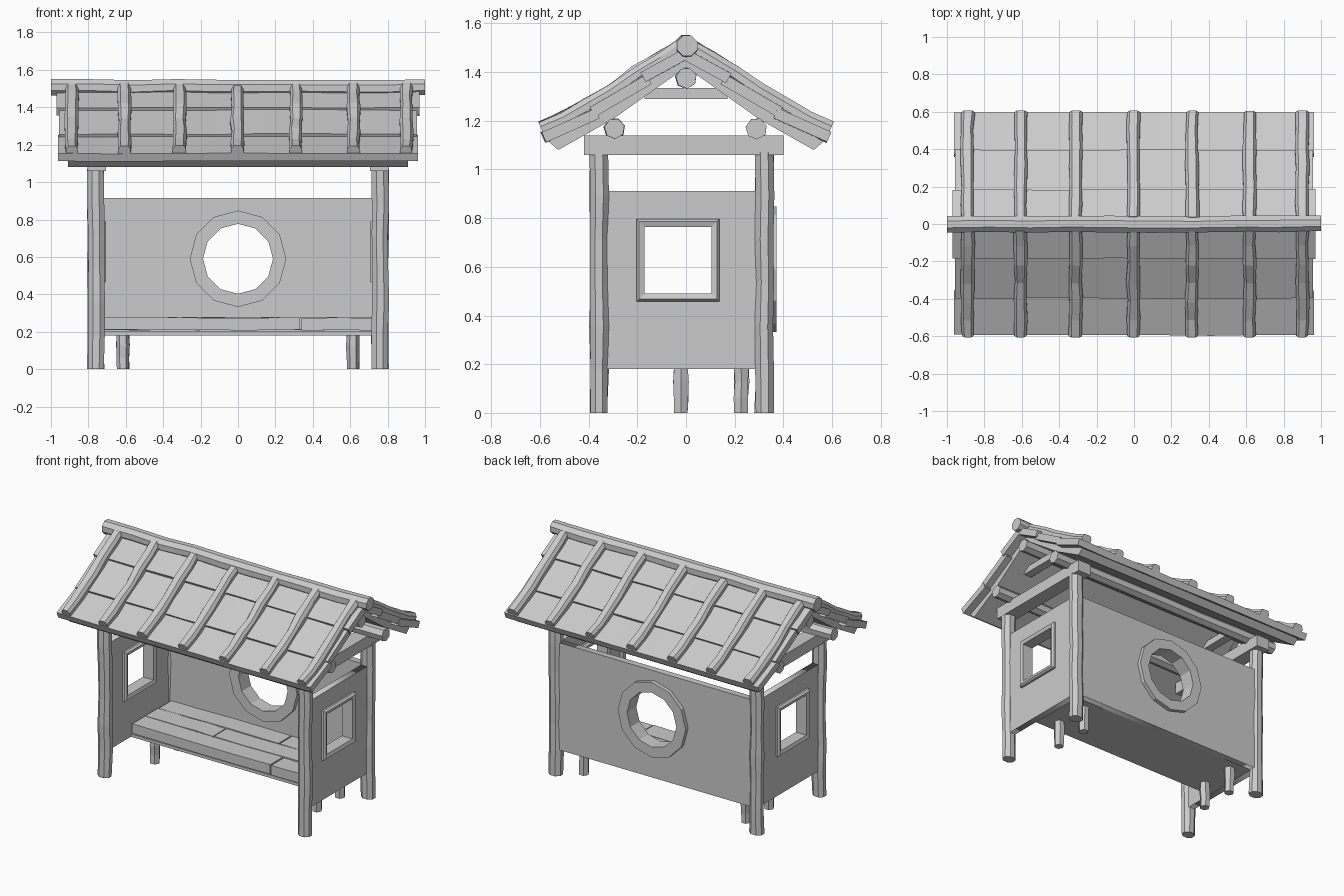
import bpy, bmesh, math, random
from mathutils import Vector

random.seed(4)
cube = bpy.data.objects.get("Cube")
if cube:
    bpy.data.objects.remove(cube)

grey = bpy.data.materials.new("plain grey")
grey.use_nodes = True
grey.diffuse_color = (0.6, 0.6, 0.6, 1)
grey.node_tree.nodes["Principled BSDF"].inputs["Base Color"].default_value = (0.6, 0.6, 0.6, 1)


def finish(name, bm):
    """Turn a bmesh into a named, flat shaded object."""
    bmesh.ops.remove_doubles(bm, verts=bm.verts, dist=1e-5)
    bmesh.ops.recalc_face_normals(bm, faces=bm.faces)
    mesh = bpy.data.meshes.new(name)
    bm.to_mesh(mesh)
    bm.free()
    mesh.materials.append(grey)
    obj = bpy.data.objects.new(name, mesh)
    bpy.context.collection.objects.link(obj)
    return obj


def loft(name, rings, closed=False):
    """Skin a list of point rings, capping the ends unless closed."""
    bm = bmesh.new()
    rows = [[bm.verts.new(p) for p in ring] for ring in rings]
    n = len(rows[0])
    pairs = list(zip(rows, rows[1:])) + ([(rows[-1], rows[0])] if closed else [])
    for a, b in pairs:
        for i in range(n):
            j = (i + 1) % n
            bm.faces.new((a[i], a[j], b[j], b[i]))
    if not closed:
        bm.faces.new(rows[0])
        bm.faces.new(rows[-1])
    return finish(name, bm)


def sweep(name, path, section, wobble=0.0, taper=0.0):
    """Carry a section along a path, with hand-hewn unevenness."""
    path = [Vector(p) for p in path]
    rings = []
    for i, p in enumerate(path):
        t = (path[min(i + 1, len(path) - 1)] - path[max(i - 1, 0)]).normalized()
        ref = Vector((0, 1, 0)) if abs(t.z) > 0.9 else Vector((0, 0, 1))
        side = ref.cross(t).normalized()
        up = t.cross(side)
        s = 1 + random.uniform(-taper, taper)
        du, dv = (random.uniform(-wobble, wobble) for _ in range(2))
        rings.append([p + side * (u * s + du) + up * (v * s + dv) for u, v in section])
    return loft(name, rings)


def line(a, b, steps):
    a, b = Vector(a), Vector(b)
    return [a.lerp(b, i / steps) for i in range(steps + 1)]


def ngon(n, r, turn=0.0):
    return [(r * math.cos(turn + math.tau * i / n), r * math.sin(turn + math.tau * i / n))
            for i in range(n)]


def rect(w, h):
    return [(-w / 2, -h / 2), (w / 2, -h / 2), (w / 2, h / 2), (-w / 2, h / 2)]


def pierced_wall(name, outline, hole, thick, place):
    """Flat panel with one hole, drawn as a filled curve."""
    curve = bpy.data.curves.new(name, "CURVE")
    curve.dimensions = "2D"
    curve.fill_mode = "BOTH"
    curve.extrude = thick / 2
    for pts in (outline, hole):
        spline = curve.splines.new("POLY")
        spline.points.add(len(pts) - 1)
        for p, (u, v) in zip(spline.points, pts):
            p.co = (u, v, 0, 1)
        spline.use_cyclic_u = True
    temp = bpy.data.objects.new("temp", curve)
    bpy.context.collection.objects.link(temp)
    bpy.context.view_layer.update()
    mesh = bpy.data.meshes.new_from_object(temp.evaluated_get(bpy.context.evaluated_depsgraph_get()))
    bpy.data.objects.remove(temp)
    bm = bmesh.new()
    bm.from_mesh(mesh)
    bpy.data.meshes.remove(mesh)
    for v in bm.verts:
        v.co = place(v.co.x, v.co.y, v.co.z)
    return finish(name, bm)


def window_frame(name, sides, turn, section, centre, place):
    """Mitred frame; the section is (radius, depth)."""
    rings = []
    for c, s in ngon(sides, 1, turn):
        rings.append([place(centre[0] + r * c, centre[1] + r * s, d) for r, d in section])
    return loft(name, rings, closed=True)


# Corner posts, side beams and bench legs
for sx, side in ((1, "left"), (-1, "right")):
    for y, end in ((-0.357, "front"), (0.322, "back")):
        sweep(f"{end}_{side}_post", line((sx * 0.76, y, 0), (sx * 0.76, y, 1.07), 6),
              [(u, v * 0.83) for u, v in ngon(8, 0.048, math.pi / 8)], 0.003, 0.06)
    sweep(f"{side}_side_beam", line((sx * 0.755, -0.42, 1.1), (sx * 0.755, 0.4, 1.1), 1),
          rect(0.1, 0.08))
    for y, end in ((-0.02, "front"), (0.227, "back")):
        sweep(f"{end}_{side}_bench_leg", line((sx * 0.615, y, 0), (sx * 0.615, y, 0.19), 3),
              ngon(6, 0.034), 0.002, 0.08)

# Side walls with square windows
half = 0.152
mid = (-0.033, 0.627)
for sx, side in ((1, "left"), (-1, "right")):
    def place(u, v, d):
        return (sx * 0.755 + d, u, v)
    pierced_wall(f"{side}_wall", [(-0.35, 0.18), (0.32, 0.18), (0.32, 0.912), (-0.35, 0.912)],
                 [(mid[0] + u, mid[1] + v) for u, v in rect(2 * half, 2 * half)], 0.045, place)
    window_frame(f"{side}_window_frame", 4, math.pi / 4,
                 [(r * math.sqrt(2), d) for r, d in
                  ((0.17, -0.035), (0.16, -0.048), (0.137, -0.04),
                   (0.137, 0.04), (0.16, 0.048), (0.17, 0.035))], mid, place)


# Back wall with a round window
def place_back(u, v, d):
    return (u, 0.322 + d, v)


pierced_wall("back_wall", [(-0.74, 0.18), (0.74, 0.18), (0.74, 0.915), (-0.74, 0.915)],
             [(u, v + 0.59) for u, v in ngon(12, 0.22, math.pi / 2)], 0.045, place_back)
window_frame("round_window_frame", 12, math.pi / 2,
             [(0.258, -0.05), (0.187, -0.05), (0.187, 0.05), (0.258, 0.05)], (0, 0.59), place_back)

# Bench: base slab and three rows of jointed planks
sweep("bench_base", line((-0.73, 0.095, 0.19), (0.73, 0.095, 0.19), 1), rect(0.42, 0.02))
for row, joint in enumerate((0.335, -0.2, 0.2)):
    y = -0.058 + row * 0.144
    for k, (a, b) in enumerate(((-0.715, joint - 0.004), (joint + 0.004, 0.715))):
        sweep(f"bench_plank_{row}_{k}", line((a, y, 0.243), (b, y, 0.243), 4),
              rect(0.137, 0.066), 0.003)

# Round roof timbers
for y, z, x, name in ((-0.295, 1.167, 0.92, "front_purlin"), (0.29, 1.167, 0.92, "back_purlin"),
                      (0, 1.375, 0.94, "ridge_purlin")):
    sweep(name, line((-x, y, z), (x, y, z), 6), ngon(7, 0.043, 0.3), 0.002, 0.04)
sweep("ridge_cap", line((-1, 0, 1.503), (1, 0, 1.503), 9), ngon(8, 0.047, math.pi / 8), 0.005, 0.05)

# Collar ties between the slopes
for x in (-0.755, 0.755):
    sweep("collar_tie", line((x, -0.17, 1.312), (x, 0.17, 1.312), 1), rect(0.06, 0.045))

# Roof slopes: lower sheet, overlapping boards and battens
sheet = [(0, 1.42), (0.3, 1.207), (0.525, 1.08), (0.565, 1.115), (0.38, 1.22), (0.17, 1.355), (0, 1.465)]
board_rows = [((0.015, 1.49), (0.185, 1.397), 0.97),
              ((0.165, 1.392), (0.397, 1.257), 0.957),
              ((0.375, 1.25), (0.595, 1.152), 0.962)]
batten_section = [(-0.034, -0.012), (0.034, -0.012), (0.034, 0.015), (0.02, 0.035),
                  (-0.02, 0.035), (-0.034, 0.015)]
batten_x = (-0.89, -0.607, -0.312, -0.003, 0.31, 0.617, 0.9)
for sy, side in ((-1, "front"), (1, "back")):
    sweep(f"{side}_roof_sheet", line((-0.91, 0, 0), (0.91, 0, 0), 1), [(sy * y, z) for y, z in sheet])
    for i, (top, low, x) in enumerate(board_rows):
        top, low = Vector(top), Vector(low)
        along = (low - top).normalized()
        down = Vector((along.y, -along.x)) * 0.045
        profile = [top, low, low + down, top + down]
        sweep(f"{side}_roof_board_{i}", line((-x, 0, 0), (x, 0, 0), 7),
              [(sy * p.x, p.y) for p in profile], 0.003)
    for i, x in enumerate(batten_x):
        path = [(x, sy * y, z) for y, z in
                ((0.02, 1.497), (0.1, 1.45), (0.2, 1.39), (0.3, 1.317), (0.4, 1.26), (0.5, 1.203), (0.592, 1.162))]
        sweep(f"{side}_batten_{i}", path, batten_section, 0.003, 0.1)
